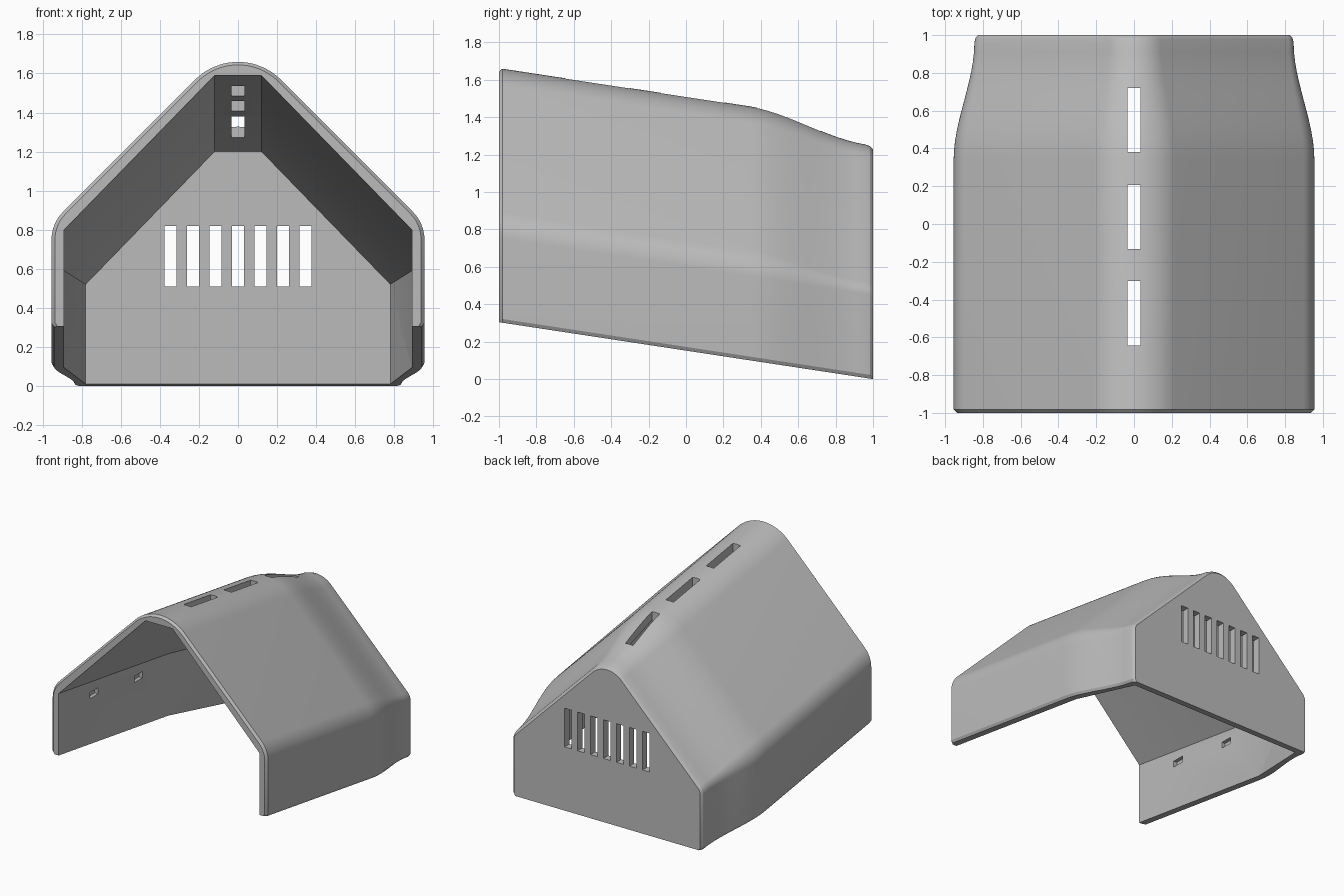
import bpy, bmesh, math
from mathutils import Vector

cube = bpy.data.objects.get("Cube")
if cube:
    bpy.data.objects.remove(cube, do_unlink=True)

grey = bpy.data.materials.new("matte grey")
grey.use_nodes = True
grey.diffuse_color = (0.5, 0.5, 0.5, 1)
grey.node_tree.nodes["Principled BSDF"].inputs["Base Color"].default_value = (0.5, 0.5, 0.5, 1)

FALL = 0.152                       # drop of the whole cover per unit of depth


def drop(y):
    return -FALL * (y + 1)


def loft(name, sections):
    """Solid skinned through (y, half profile) sections, mirrored in x and sheared."""
    bm = bmesh.new()
    rings = []
    for y, half in sections:
        mirrored = [(-x, z) for x, z in reversed(half) if x > 1e-5]
        rings.append([bm.verts.new((x, y, z + drop(y))) for x, z in half + mirrored])
    for a, b in zip(rings, rings[1:]):
        for i in range(len(a)):
            j = (i + 1) % len(a)
            bm.faces.new((a[i], a[j], b[j], b[i]))
    bm.faces.new(rings[0])
    bm.faces.new(rings[-1])
    bmesh.ops.recalc_face_normals(bm, faces=bm.faces)
    mesh = bpy.data.meshes.new(name)
    bm.to_mesh(mesh)
    bm.free()
    mesh.materials.append(grey)
    obj = bpy.data.objects.new(name, mesh)
    bpy.context.collection.objects.link(obj)
    return obj


def outer_half(inset):
    """House outline with rounded shoulder and ridge, shrunk by inset."""
    side = 0.955 - inset
    pts = [(side - 0.012, 0.304), (side, 0.324)]
    for cx, cz, radius, start, steps in ((0.755, 0.752, 0.2, 0, 8), (0, 1.352, 0.31, 45, 10)):
        for i in range(steps + 1):
            a = math.radians(start + 45 * i / steps)
            pts.append((cx + (radius - inset) * math.cos(a), cz + (radius - inset) * math.sin(a)))
    pts[-1] = (0, pts[-1][1])
    return pts


def box(name, lo, hi):
    lo, hi = Vector(lo), Vector(hi)
    bm = bmesh.new()
    bmesh.ops.create_cube(bm, size=1)
    for v in bm.verts:
        v.co = (lo + hi) / 2 + Vector(c * s for c, s in zip(v.co, hi - lo))
    mesh = bpy.data.meshes.new(name)
    bm.to_mesh(mesh)
    bm.free()
    mesh.materials.append(grey)
    obj = bpy.data.objects.new(name, mesh)
    bpy.context.collection.objects.link(obj)
    return obj


# Outer body: chamfered front lip, straight run, smooth taper, rounded back rim
sections = [(-1, outer_half(0.018)), (-0.982, outer_half(0))]
for i in range(13):
    t = i / 12
    sections.append((0.34 + 0.62 * t, outer_half(0.11 * t * t * (3 - 2 * t))))
sections += [(0.985, outer_half(0.116)), (1, outer_half(0.13))]
cover = loft("vented_cover", sections)

# Hollow interior, open at the front and below
front = [(0.89, -0.3), (0.89, 0.80), (0.12, 1.59)]
back = [(0.78, -0.3), (0.78, 0.815), (0.12, 1.495)]
cutters = [loft("interior_cutter", [(-1.2, front), (0.39, front), (0.94, back)])]

# Vertical vents in the back wall
for i in range(-3, 4):
    x = i * 0.115
    cutters.append(box("back_vent_cutter", (x - 0.031, 0.9, 0.51), (x + 0.031, 1.1, 0.82)))

# Long vents along the ridge
for y in (-0.472, 0.037, 0.55):
    cutters.append(box("ridge_vent_cutter", (-0.034, y - 0.17, 1.1), (0.034, y + 0.17, 1.8)))

# Small clip pockets inside both side walls
for side in (-1, 1):
    for y in (-0.55, 0.01):
        z = 0.70 + drop(y)
        x0, x1 = sorted((side * 0.86, side * 0.92))
        cutters.append(box("clip_pocket_cutter", (x0, y - 0.05, z - 0.025), (x1, y + 0.05, z + 0.025)))

bpy.ops.object.select_all(action="DESELECT")
bpy.context.view_layer.objects.active = cover
cover.select_set(True)
for cutter in cutters:
    cutter.hide_render = True
    mod = cover.modifiers.new("cut", "BOOLEAN")
    mod.operation = "DIFFERENCE"
    mod.solver = "EXACT"
    mod.object = cutter
    bpy.ops.object.modifier_apply(modifier=mod.name)
    bpy.data.objects.remove(cutter, do_unlink=True)

bpy.ops.object.shade_smooth_by_angle(angle=math.radians(25))
